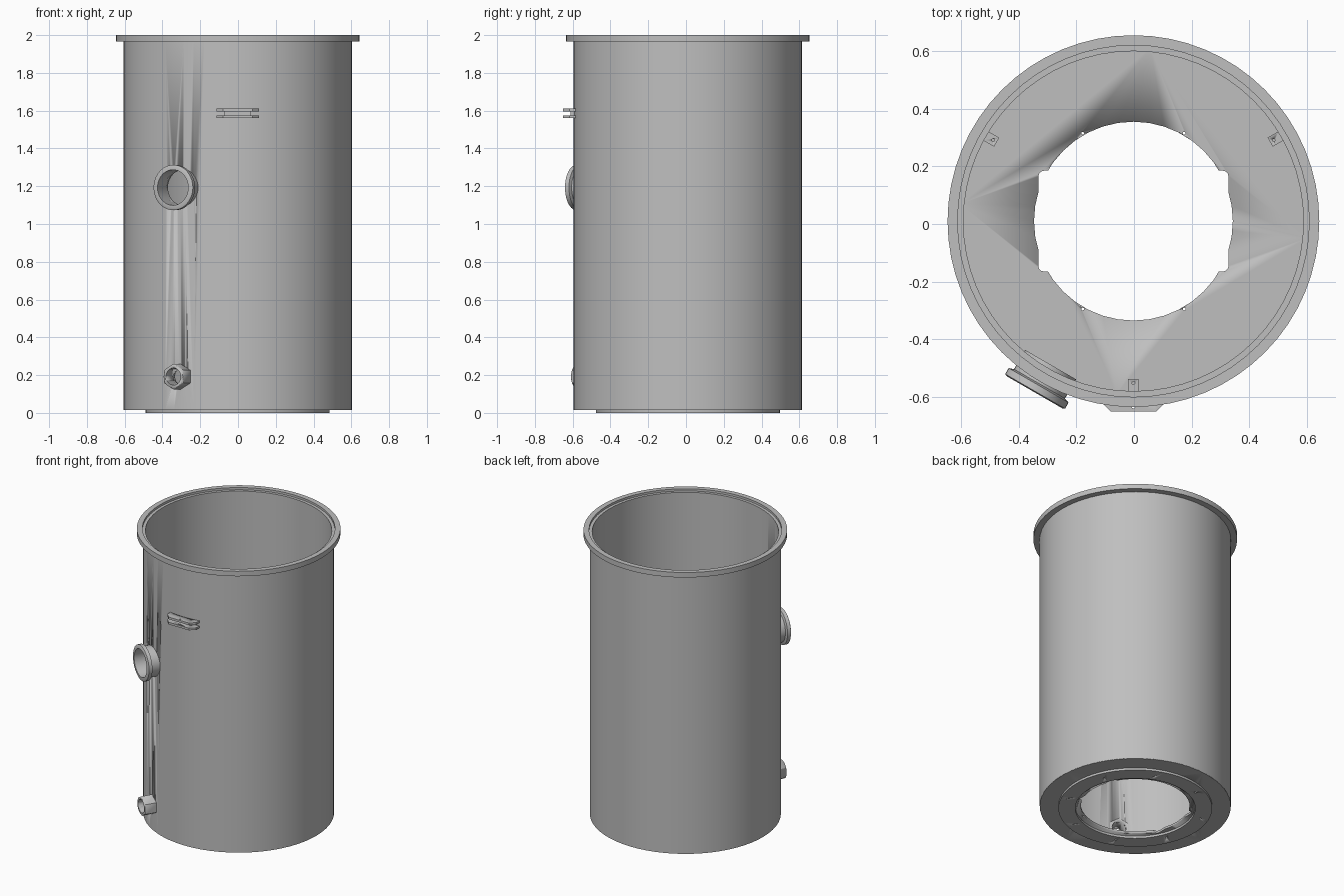
import bpy, bmesh, math
from mathutils import Matrix, Vector

if "Cube" in bpy.data.objects:
    bpy.data.objects.remove(bpy.data.objects["Cube"])

steel = bpy.data.materials.new("grey_steel")
steel.use_nodes = True
GREY = (0.52, 0.52, 0.52, 1)
steel.diffuse_color = GREY
steel.node_tree.nodes["Principled BSDF"].inputs["Base Color"].default_value = GREY

CENTRE = Vector((-0.002, 0.01, 0))


def finish(name, bm, matrix):
    bmesh.ops.recalc_face_normals(bm, faces=bm.faces)
    mesh = bpy.data.meshes.new(name)
    bm.to_mesh(mesh)
    bm.free()
    mesh.transform(matrix)
    mesh.materials.append(steel)
    obj = bpy.data.objects.new(name, mesh)
    bpy.context.collection.objects.link(obj)
    bpy.ops.object.select_all(action='DESELECT')
    obj.select_set(True)
    bpy.context.view_layer.objects.active = obj
    bpy.ops.object.shade_smooth_by_angle(angle=math.radians(30))
    return obj


def lathe(name, profile, matrix=Matrix.Translation(CENTRE), sides=64):
    """Spin a closed (radius, height) profile about z."""
    bm = bmesh.new()
    rings = [[bm.verts.new((r * math.cos(math.tau * i / sides),
                            r * math.sin(math.tau * i / sides), z))
              for r, z in profile] for i in range(sides)]
    n = len(profile)
    for i in range(sides):
        a, b = rings[i], rings[(i + 1) % sides]
        for j in range(n):
            k = (j + 1) % n
            bm.faces.new((a[j], b[j], b[k], a[k]))
    return finish(name, bm, matrix)


def prism(name, points, z0, z1, matrix=Matrix.Translation(CENTRE)):
    """Extrude an outline from z0 to z1."""
    bm = bmesh.new()
    face = bm.faces.new([bm.verts.new((x, y, z0)) for x, y in points])
    ext = bmesh.ops.extrude_face_region(bm, geom=[face])
    verts = [v for v in ext["geom"] if isinstance(v, bmesh.types.BMVert)]
    bmesh.ops.translate(bm, verts=verts, vec=(0, 0, z1 - z0))
    return finish(name, bm, matrix)


def circle(r, sides, cx=0, cy=0, start=0):
    return [(cx + r * math.cos(start + math.tau * i / sides),
             cy + r * math.sin(start + math.tau * i / sides)) for i in range(sides)]


def cut(obj, cutter):
    """Subtract the cutter, apply, and discard it."""
    cutter.hide_render = True
    mod = obj.modifiers.new("cut", 'BOOLEAN')
    mod.object = cutter
    mod.solver = 'EXACT'
    bpy.ops.object.select_all(action='DESELECT')
    bpy.context.view_layer.objects.active = obj
    obj.select_set(True)
    bpy.ops.object.modifier_apply(modifier=mod.name)
    bpy.data.objects.remove(cutter)


def radial(angle, z):
    """Frame whose local z points outward from the tank axis."""
    return (Matrix.Translation(CENTRE + Vector((0, 0, z)))
            @ Matrix.Rotation(math.radians(angle), 4, 'Z')
            @ Matrix.Rotation(math.pi / 2, 4, 'Y'))


# Tank shell and top flange
shell = lathe("tank_shell", [(0.59, 0.016), (0.605, 0.016), (0.605, 1.985), (0.59, 1.985)])
lathe("top_flange", [(0.604, 1.965), (0.645, 1.965), (0.645, 2.0), (0.61, 2.0),
                     (0.61, 1.985), (0.604, 1.985)])

# Floor plate with a round opening widened by four notches
floor = prism("floor_plate", circle(0.604, 64), 0.015, 0.03)
cut(floor, prism("opening_cutter", circle(0.345, 40), -0.1, 0.1))
slot = []
for k, (sx, sy) in enumerate([(1, 1), (-1, 1), (-1, -1), (1, -1)]):
    for step in range(4):
        a = math.radians(90 * k + 30 * step)
        slot.append((sx * 0.31 + 0.02 * math.cos(a), sy * 0.155 + 0.02 * math.sin(a)))
cut(floor, prism("notch_cutter", slot, -0.1, 0.1))
for sx in (-1, 1):
    for sy in (-1, 1):
        cut(floor, prism("hole_cutter", circle(0.005, 8, sx * 0.176, sy * 0.305), -0.1, 0.1))

# Base ring below the floor, with bolt holes
base = lathe("base_ring", [(0.38, 0), (0.487, 0), (0.487, 0.0155), (0.38, 0.0155)])
for x, y in circle(0.43, 8, start=math.pi / 8):
    cut(base, prism("bolt_hole_cutter", circle(0.006, 8, x, y), -0.1, 0.1))

# Large flanged port
port = radial(240, 1.193)
cut(shell, prism("large_bore_cutter", circle(0.094, 40), 0.4, 0.8, port))
lathe("large_port", [(0.094, 0.575), (0.102, 0.575), (0.102, 0.652), (0.12, 0.658),
                     (0.12, 0.682), (0.112, 0.686), (0.094, 0.686)], port, 40)

# Small hexagonal socket with a chamfered mouth
socket = radial(240, 0.192)
cut(shell, prism("small_bore_cutter", circle(0.045, 32), 0.4, 0.8, socket))
body = prism("small_socket", circle(0.068, 6), 0.585, 0.681, socket)
cut(body, prism("socket_bore_cutter", circle(0.045, 32), 0.4, 0.8, socket))
cut(body, lathe("chamfer_cutter", [(0.058, 0.69), (0.058, 0.681), (0.072, 0.671),
                                   (0.1, 0.671), (0.1, 0.69)], socket, 48))

# Front bracket: two trapezoid plates joined by a web
outline = [(-0.112, -0.59), (-0.112, -0.628), (-0.078, -0.661),
           (0.078, -0.661), (0.112, -0.628), (0.112, -0.59)]
for label, z in (("lower", 1.56), ("upper", 1.596)):
    plate = prism("bracket_plate_" + label, outline, z, z + 0.015)
    cut(plate, prism("pin_cutter", circle(0.005, 10, 0, -0.645), 1.5, 1.7))
    cut(plate, prism("inside_cutter", circle(0.595, 64), 1.5, 1.7))
prism("bracket_web", [(-0.07, -0.598), (-0.07, -0.622), (0.07, -0.622), (0.07, -0.598)],
      1.573, 1.598)

# Three small drilled support tabs on the inner wall
for i, angle in enumerate((30, 150, 270)):
    frame = Matrix.Translation(CENTRE) @ Matrix.Rotation(math.radians(angle), 4, 'Z')
    tab = prism(f"support_tab_{i + 1}", [(0.548, -0.018), (0.592, -0.018),
                                         (0.592, 0.018), (0.548, 0.018)], 0.4, 0.41, frame)
    cut(tab, prism("tab_hole_cutter", circle(0.005, 10, 0.562, 0), 0.3, 0.5, frame))
